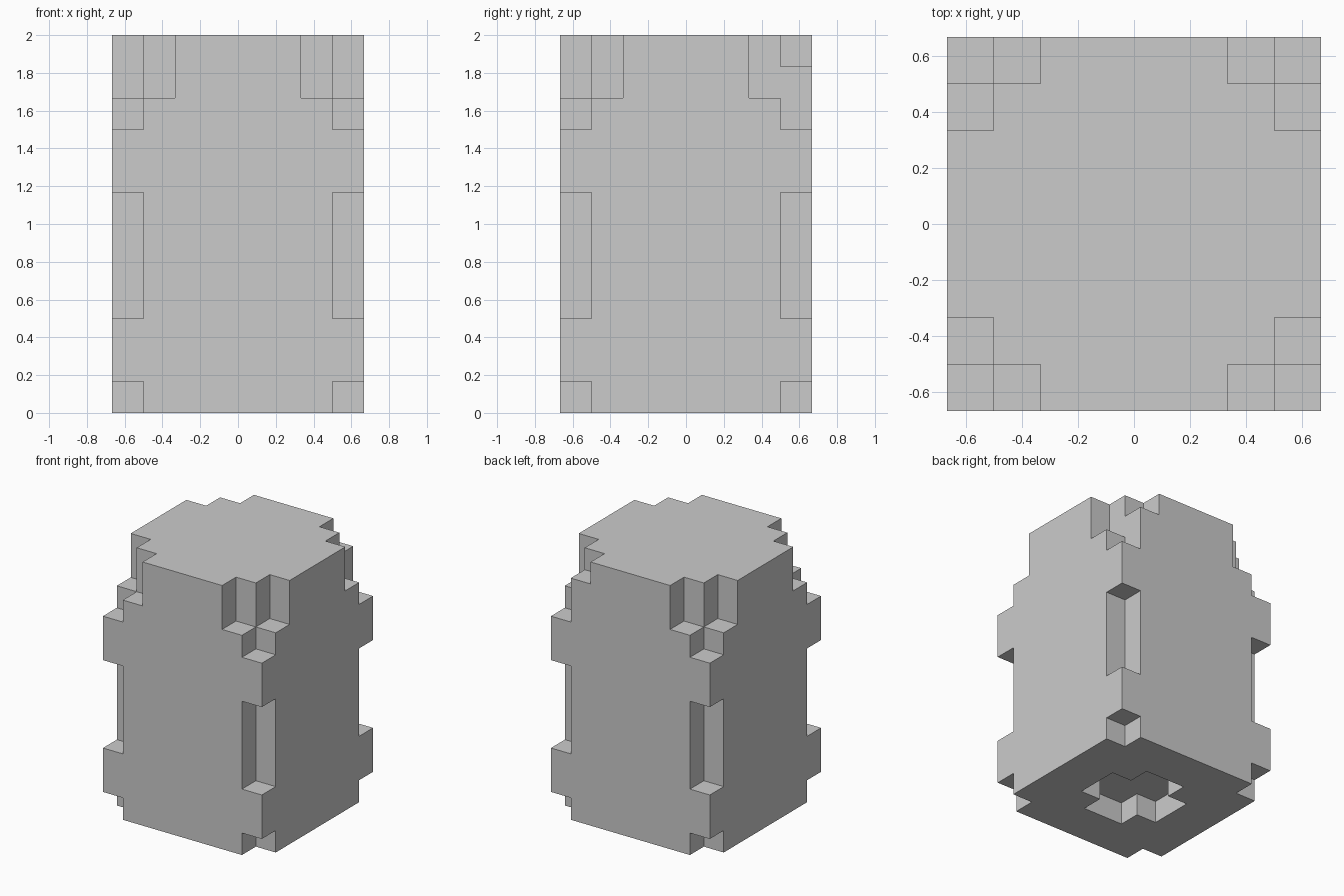
import bpy, bmesh

if "Cube" in bpy.data.objects:
    bpy.data.objects.remove(bpy.data.objects["Cube"])

U = 1 / 6  # one block; the body is 8 x 8 x 12 blocks


def box(name, lo, hi):
    """Axis-aligned box between two corners given in blocks."""
    bm = bmesh.new()
    bmesh.ops.create_cube(bm, size=1)
    for v in bm.verts:
        v.co = [(lo[i] if v.co[i] < 0 else hi[i]) * U for i in range(3)]
    mesh = bpy.data.meshes.new(name)
    bm.to_mesh(mesh)
    bm.free()
    obj = bpy.data.objects.new(name, mesh)
    bpy.context.collection.objects.link(obj)
    return obj


def carve(target, lo, hi):
    """Subtract a box from the target and discard the cutter."""
    cutter = box("cutter", [min(a, b) for a, b in zip(lo, hi)],
                 [max(a, b) for a, b in zip(lo, hi)])
    cutter.hide_render = True
    mod = target.modifiers.new("carve", 'BOOLEAN')
    mod.operation, mod.solver, mod.object = 'DIFFERENCE', 'EXACT', cutter
    bpy.context.view_layer.objects.active = target
    bpy.ops.object.modifier_apply(modifier=mod.name)
    bpy.data.objects.remove(cutter)


# Main block
body = box("blocky_body", (-4, -4, 0), (4, 4, 12))

for sx in (-1, 1):
    for sy in (-1, 1):
        # Corner notches: foot, long middle slot, top
        for z0, z1 in ((-1, 1), (3, 7), (9, 13)):
            carve(body, (3 * sx, 3 * sy, z0), (5 * sx, 5 * sy, z1))
        # Stepped notches beside each top corner (one is shallower at back right)
        carve(body, (3 * sx, 2 * sy, 10), (5 * sx, 5 * sy, 13))
        depth = 11 if sx > 0 and sy > 0 else 10
        carve(body, (2 * sx, 3 * sy, depth), (5 * sx, 5 * sy, 13))

# Cross-shaped recess in the underside
carve(body, (-2, -1, -1), (2, 1, 1))
carve(body, (-1, -2, -1), (1, 2, 1))
